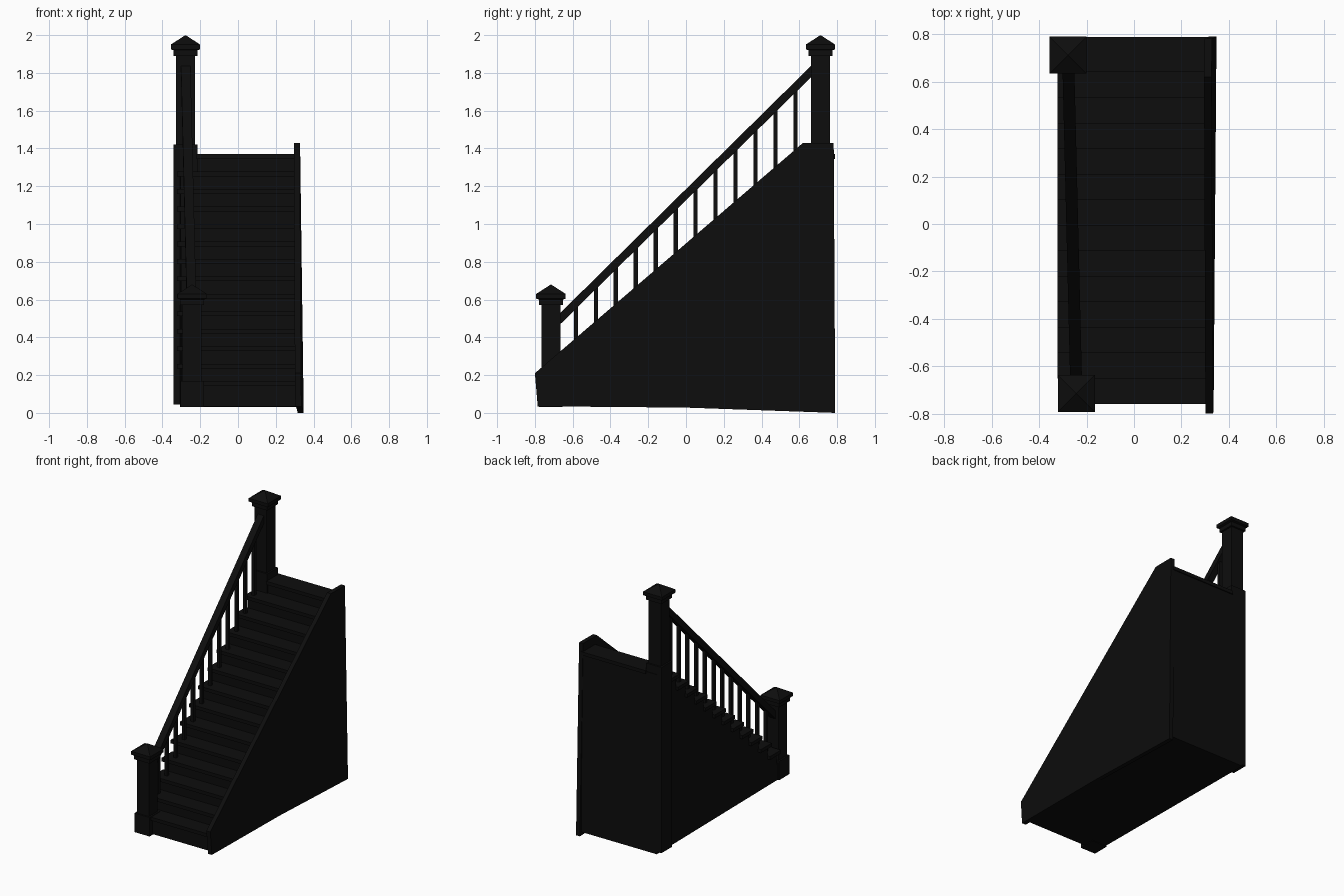
import bpy, bmesh

if "Cube" in bpy.data.objects:
    bpy.data.objects.remove(bpy.data.objects["Cube"])

STEPS, RUN, RISE = 14, 0.1077, 0.0925
Y0, Z0 = -0.76, 0.167          # nosing and top of the first tread

black = bpy.data.materials.new("black_paint")
black.diffuse_color = (0.004, 0.004, 0.004, 1)
black.use_nodes = True
black.node_tree.nodes["Principled BSDF"].inputs["Base Color"].default_value = black.diffuse_color


def finish(name, bm):
    bmesh.ops.recalc_face_normals(bm, faces=bm.faces)
    mesh = bpy.data.meshes.new(name)
    bm.to_mesh(mesh)
    bm.free()
    mesh.materials.append(black)
    obj = bpy.data.objects.new(name, mesh)
    bpy.context.collection.objects.link(obj)
    return obj


def prism(name, profile, left, right):
    """Extrude a y-z profile between two side planes x = f(y, z)."""
    bm = bmesh.new()
    a = [bm.verts.new((left(y, z), y, z)) for y, z in profile]
    b = [bm.verts.new((right(y, z), y, z)) for y, z in profile]
    bm.faces.new(a)
    bm.faces.new(b[::-1])
    n = len(profile)
    for i in range(n):
        j = (i + 1) % n
        bm.faces.new((a[i], b[i], b[j], a[j]))
    return finish(name, bm)


def box(name, x0, x1, y0, y1, z0, z1):
    return prism(name, [(y0, z0), (y1, z0), (y1, z1), (y0, z1)],
                 lambda y, z: x0, lambda y, z: x1)


def newel(name, cx, cy, base_z, base_top, base_half, cap_z):
    """Square post from stacked rings of (half width, z), ending in a pyramid."""
    rings = [(base_half, base_z), (base_half, base_top), (0.05, base_top),
             (0.05, cap_z), (0.063, cap_z), (0.063, cap_z + 0.03),
             (0.078, cap_z + 0.035), (0.078, cap_z + 0.06)]
    bm = bmesh.new()
    loops = [[bm.verts.new((cx + sx * h, cy + sy * h, z))
              for sx, sy in ((-1, -1), (1, -1), (1, 1), (-1, 1))] for h, z in rings]
    bm.faces.new(loops[0][::-1])
    for lo, hi in zip(loops, loops[1:]):
        for i in range(4):
            j = (i + 1) % 4
            bm.faces.new((lo[i], lo[j], hi[j], hi[i]))
    tip = bm.verts.new((cx, cy, cap_z + 0.11))
    for i in range(4):
        bm.faces.new((loops[-1][i], loops[-1][(i + 1) % 4], tip))
    return finish(name, bm)


# stepped body with risers, open side on the left
profile = [(0.78, 0.03), (Y0 + 0.018, 0.035)]
for k in range(STEPS):
    z = Z0 + k * RISE - 0.01
    y = Y0 + 0.018 + k * RUN
    profile.append((y, z))
    profile.append((y + RUN if k < STEPS - 1 else 0.78, z))
prism("stair_body", profile, lambda y, z: -0.302 - 0.006 * y, lambda y, z: 0.312)

# treads with a projecting nosing and left overhang
for k in range(STEPS):
    y, z = Y0 + k * RUN, Z0 + k * RISE
    x0 = -0.22 if k in (0, STEPS - 1) else -0.322
    back = y + RUN + 0.02 if k < STEPS - 1 else 0.788
    box("tread", x0, 0.312, y, back, z - 0.025, z)

# closed wall stringer on the right, leaning slightly inward
outer = lambda y, z: 0.336 + 0.0075 * (y + 0.8) - 0.0135 * z
prism("right_stringer",
      [(-0.785, 0.035), (0, 0.028), (0.65, 0.005), (0.79, 0.0),
       (0.782, 1.43), (0.62, 1.43), (-0.8, 0.21)],
      lambda y, z: outer(y, z) - 0.032, outer)

# newel posts
newel("lower_newel", -0.243, -0.715, 0.03, 0.17, 0.062, 0.57)
newel("upper_newel", -0.278, 0.712, 0.045, 1.42, 0.063, 1.89)

# handrail between the newels
rail_x = lambda y: -0.243 - 0.0245 * (y + 0.715)
rail_z = lambda y: 0.475 + 0.985 * (y + 0.66)
prism("handrail", [(-0.68, rail_z(-0.68)), (0.68, rail_z(0.68)),
                   (0.68, rail_z(0.68) + 0.06), (-0.68, rail_z(-0.68) + 0.06)],
      lambda y, z: rail_x(y) - 0.025, lambda y, z: rail_x(y) + 0.025)

# one square baluster per tread
for k in range(1, STEPS - 1):
    y = -0.583 + (k - 1) * 0.1057
    x = rail_x(y)
    box("baluster", x - 0.011, x + 0.011, y - 0.011, y + 0.011,
        Z0 + k * RISE - 0.005, rail_z(y) + 0.025)
